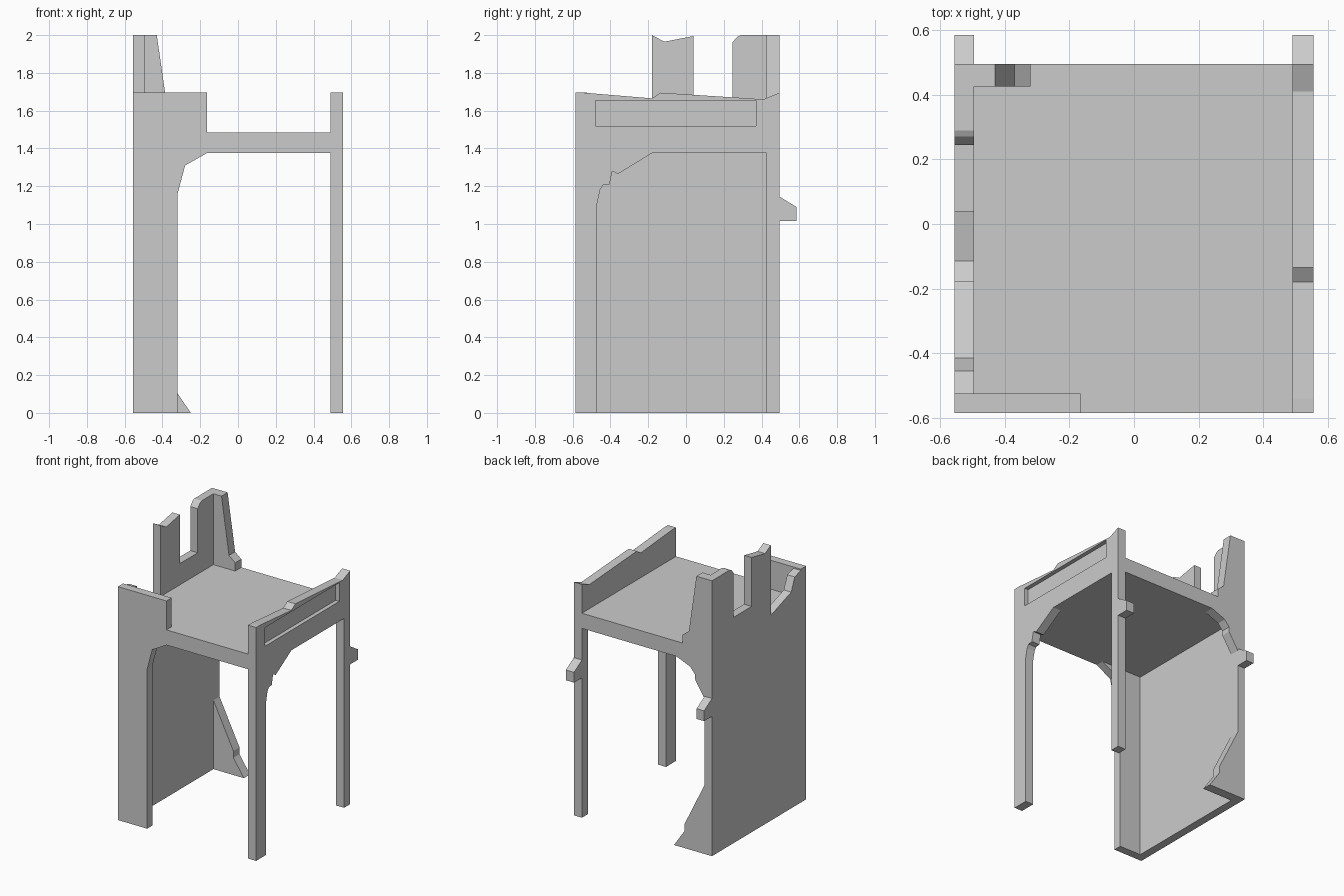
import bpy
import bmesh
from mathutils import Vector

if "Cube" in bpy.data.objects:
    bpy.data.objects.remove(bpy.data.objects["Cube"])


def plate(name, profile, axis, start, end):
    """Extrude a flat outline. axis 'x': points are (y, z); axis 'y': points are (x, z)."""
    def place(p, d):
        return (d, p[0], p[1]) if axis == 'x' else (p[0], d, p[1])
    bm = bmesh.new()
    face = bm.faces.new([bm.verts.new(place(p, start)) for p in profile])
    new = bmesh.ops.extrude_face_region(bm, geom=[face])['geom']
    shift = Vector(place((0, 0), end - start))
    bmesh.ops.translate(bm, vec=shift, verts=[g for g in new if isinstance(g, bmesh.types.BMVert)])
    bmesh.ops.recalc_face_normals(bm, faces=bm.faces)
    mesh = bpy.data.meshes.new(name)
    bm.to_mesh(mesh)
    bm.free()
    obj = bpy.data.objects.new(name, mesh)
    bpy.context.collection.objects.link(obj)
    return obj


# Main levels and inner faces
LEFT, RIGHT = -0.555, 0.555
IN_L, IN_R = -0.495, 0.49
FRONT, BACK = -0.585, 0.495
IN_F, IN_B = -0.525, 0.425
UNDER, FLOOR, RIM = 1.375, 1.485, 1.695

# Peg that sticks out of the back edge of both side walls
peg = [(0.585, 1.015), (0.585, 1.09), (BACK, 1.145)]

# Floor slab
plate("floor_slab", [(IN_L, UNDER), (IN_R, UNDER), (IN_R, FLOOR), (IN_L, FLOOR)], 'y', IN_F, IN_B)

# Solid left wall with broken battlements
plate("left_wall", [
    (IN_F, 0), (BACK, 0), (BACK, 1.015)] + peg + [
    (BACK, 2), (0.29, 2), (0.27, 1.99), (0.245, 1.96), (0.245, 1.64), (0.04, 1.64),
    (0.04, 1.995), (-0.115, 1.965), (-0.18, 2), (-0.18, 1.49),
    (-0.415, 1.57), (-0.455, 1.665), (IN_F, 1.685)], 'x', LEFT, IN_L)

# Front wall with a beam under the floor edge
plate("front_wall", [
    (LEFT, 0), (-0.32, 0), (-0.32, 1.16), (-0.28, 1.31), (-0.165, UNDER), (IN_R, UNDER),
    (IN_R, FLOOR), (-0.165, FLOOR), (-0.165, RIM), (LEFT, RIM)], 'y', FRONT, IN_F)

# Back wall remains: upper part with beam, lower shard
plate("back_wall", [
    (IN_L, 1.13), (-0.418, 1.25), (-0.418, 1.285), (-0.38, 1.33), (-0.27, UNDER), (IN_R, UNDER),
    (IN_R, FLOOR), (-0.32, FLOOR), (-0.32, 1.545), (-0.37, 1.585), (-0.43, 2), (IN_L, 2)],
    'y', IN_B, BACK)
plate("back_wall_shard", [
    (IN_L, 0), (-0.25, 0), (-0.335, 0.125), (-0.335, 0.175), (IN_L, 0.5)], 'y', IN_B, BACK)

# Right frame: two legs, cracked rim and broken arch
right = plate("right_frame", [
    (FRONT, 0), (-0.47, 0), (-0.47, 1.11), (-0.455, 1.18), (-0.44, 1.205), (-0.405, 1.21),
    (-0.39, 1.28), (-0.36, 1.265), (-0.18, UNDER), (IN_B, UNDER), (IN_B, 0), (BACK, 0),
    (BACK, 1.015)] + peg + [
    (BACK, RIM), (0.41, 1.66), (-0.135, RIM), (-0.18, 1.665), (-0.54, RIM), (FRONT, RIM)],
    'x', IN_R, RIGHT)

# Shallow panel recess on the outside of the right frame
cutter = plate("recess_cutter", [(-0.48, 1.52), (0.37, 1.52), (0.37, 1.655), (-0.48, 1.655)],
               'x', RIGHT - 0.03, RIGHT + 0.1)
cutter.hide_render = True
cutter.hide_set(True)
cut = right.modifiers.new("recess", 'BOOLEAN')
cut.operation = 'DIFFERENCE'
cut.solver = 'EXACT'
cut.object = cutter
